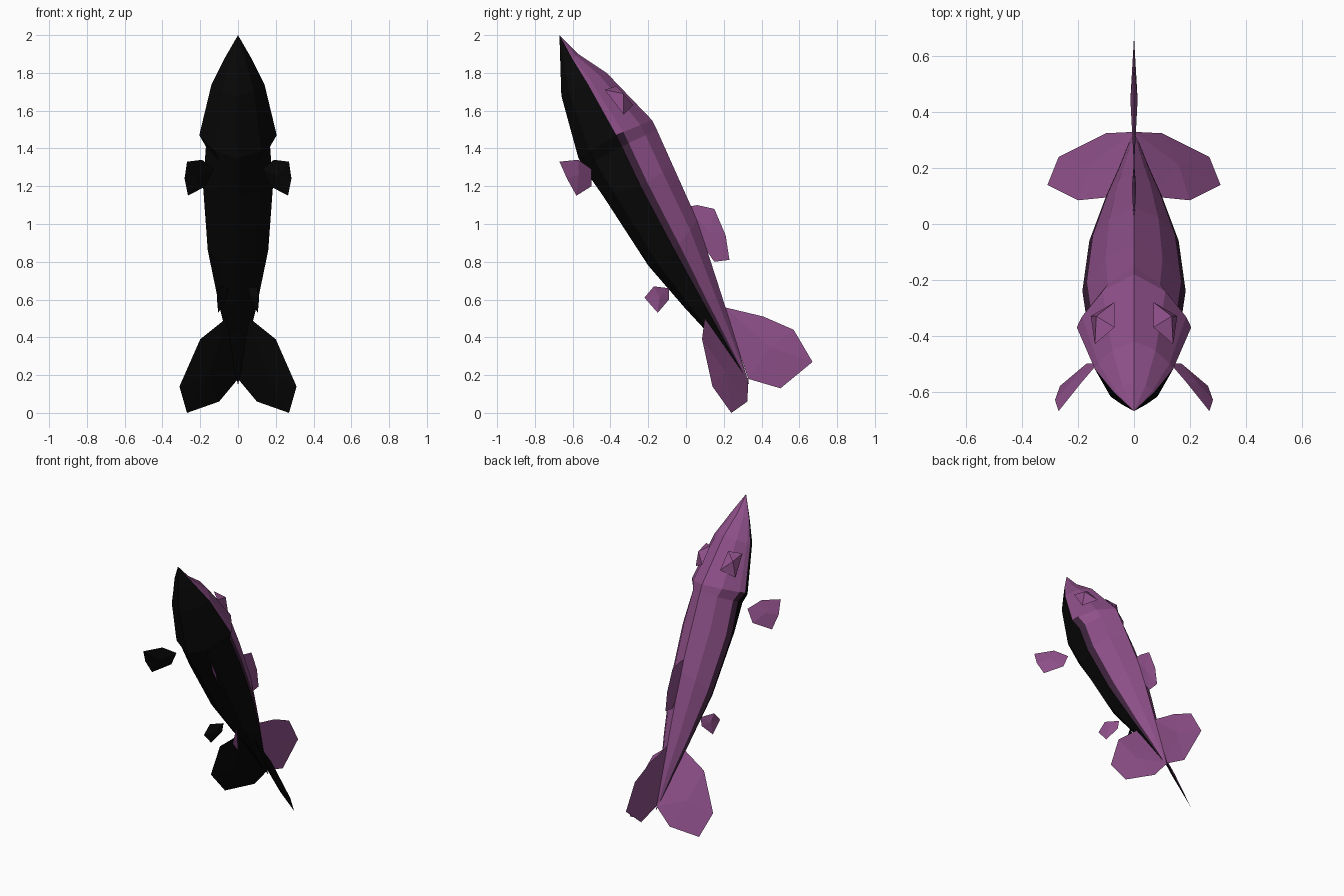
import bpy, bmesh
from mathutils import Vector

cube = bpy.data.objects.get("Cube")
if cube:
    bpy.data.objects.remove(cube)


def material(name, rgb):
    m = bpy.data.materials.new(name)
    m.use_nodes = True
    m.diffuse_color = (*rgb, 1)
    bsdf = m.node_tree.nodes["Principled BSDF"]
    bsdf.inputs["Base Color"].default_value = (*rgb, 1)
    bsdf.inputs["Roughness"].default_value = 0.9
    return m


MATS = [material("purple", (0.27, 0.08, 0.25)),
        material("black", (0.003, 0.003, 0.003)),
        material("dark purple", (0.045, 0.016, 0.043))]
BELLY = Vector((0, -0.88, -0.48))  # direction the belly faces


def finish(name, bm):
    me = bpy.data.meshes.new(name)
    bm.to_mesh(me)
    bm.free()
    for m in MATS:
        me.materials.append(m)
    ob = bpy.data.objects.new(name, me)
    bpy.context.collection.objects.link(ob)
    return ob


# Body: stations of back ridge (y, z), widest side (x, y, z), belly (y, z)
STATIONS = [
    ((-.57, 1.90), (.075, -.60, 1.87), (-.665, 1.84)),
    ((-.42, 1.80), (.14, -.52, 1.74), (-.66, 1.68)),
    ((-.18, 1.55), (.205, -.37, 1.47), (-.57, 1.35)),
    ((-.155, 1.5), (.17, -.34, 1.41), (-.545, 1.30)),
    ((-.07, 1.31), (.185, -.24, 1.20), (-.44, 1.15)),
    ((.06, 1.02), (.16, -.06, .86), (-.20, .78)),
    ((.18, .65), (.10, .10, .57), (-.01, .56)),
    ((.24, .46), (.055, .20, .39), (.11, .43)),
]


def half_ring(ridge, side, belly):
    r, s, b = Vector((0, *ridge)), Vector(side), Vector((0, *belly))

    def between(end, t, width):
        p = s.lerp(end, t)
        p.x = s.x * width
        return p
    return [r, between(r, .68, .55), between(r, .2, .91), s, between(b, .7, .6), b]


def build_body():
    bm = bmesh.new()
    rings = []
    for st in STATIONS:
        half = half_ring(*st)
        other = [Vector((-p.x, p.y, p.z)) for p in half[-2:0:-1]]
        rings.append([bm.verts.new(p) for p in half + other])
    n = len(rings[0])

    def paint(face, j, row):
        k = min(j, n - 1 - j)
        face.material_index = 1 if k >= 3 else 2 if k == 2 and row >= 2 else 0
    for row in range(len(rings) - 1):
        a, b = rings[row], rings[row + 1]
        for j in range(n):
            i = (j + 1) % n
            paint(bm.faces.new((a[j], a[i], b[i], b[j])), j, row)
    for tip, ring, row in (((0, -.67, 2.0), rings[0], 0), ((0, .335, .15), rings[-1], 9)):
        v = bm.verts.new(tip)
        for j in range(n):
            paint(bm.faces.new((v, ring[j], ring[(j + 1) % n])), j, row)
    bmesh.ops.recalc_face_normals(bm, faces=bm.faces)
    finish("body", bm)


# Fin: an outline with a slightly raised centre on each side
def fin(name, pts, thick, mirror=1):
    pts = [Vector((x * mirror, y, z)) for x, y, z in pts]
    mid = sum(pts, Vector()) / len(pts)
    nrm = Vector()
    for a, b in zip(pts, pts[1:] + pts[:1]):
        nrm += (a - mid).cross(b - mid)
    nrm.normalize()
    bm = bmesh.new()
    rim = [bm.verts.new(p) for p in pts]
    for sgn in (1, -1):
        peak = bm.verts.new(mid + nrm * thick * sgn)
        under = (nrm * sgn).dot(BELLY) > .2
        for a, b in zip(rim, rim[1:] + rim[:1]):
            f = bm.faces.new((a, b, peak) if sgn > 0 else (b, a, peak))
            f.material_index = int(under)
    finish(name, bm)


def flat(pairs):
    return [(0, y, z) for y, z in pairs]


build_body()
fin("dorsal_fin", flat([(0, 1.09), (.06, 1.10), (.15, 1.08), (.21, .94),
                        (.23, .81), (.15, .80), (.08, .9)]), .008)
fin("upper_tail_fin", flat([(.20, .56), (.41, .51), (.57, .44), (.67, .27),
                            (.50, .13), (.33, .18)]), .013)

for side, s in (("left", 1), ("right", -1)):
    fin(side + "_tail_fin", [(.05, .10, .51), (.2, .085, .39), (.31, .14, .14),
                             (.27, .24, 0), (.1, .325, .06), (0, .33, .18)], .01, s)
    fin(side + "_pectoral_fin", [(.13, -.5, 1.29), (.19, -.57, 1.34), (.27, -.67, 1.33),
                                 (.283, -.63, 1.24), (.265, -.58, 1.15),
                                 (.17, -.5, 1.2)], .012, s)
    fin(side + "_pelvic_fin", [(.05, -.09, .66), (.10, -.17, .67), (.112, -.22, .61),
                               (.105, -.15, .53), (.06, -.09, .6)], .01, s)

    # Eye: low four-sided pyramid set on the head
    bm = bmesh.new()
    base = [(.07, -.28, 1.63), (.07, -.37, 1.73), (.14, -.43, 1.71), (.155, -.33, 1.58)]
    ring = [bm.verts.new((x * s, y, z)) for x, y, z in base]
    tip = bm.verts.new((.135 * s, -.33, 1.69))
    bm.faces.new(ring)
    for a, b in zip(ring, ring[1:] + ring[:1]):
        bm.faces.new((a, b, tip))
    bmesh.ops.recalc_face_normals(bm, faces=bm.faces)
    finish(side + "_eye", bm)
